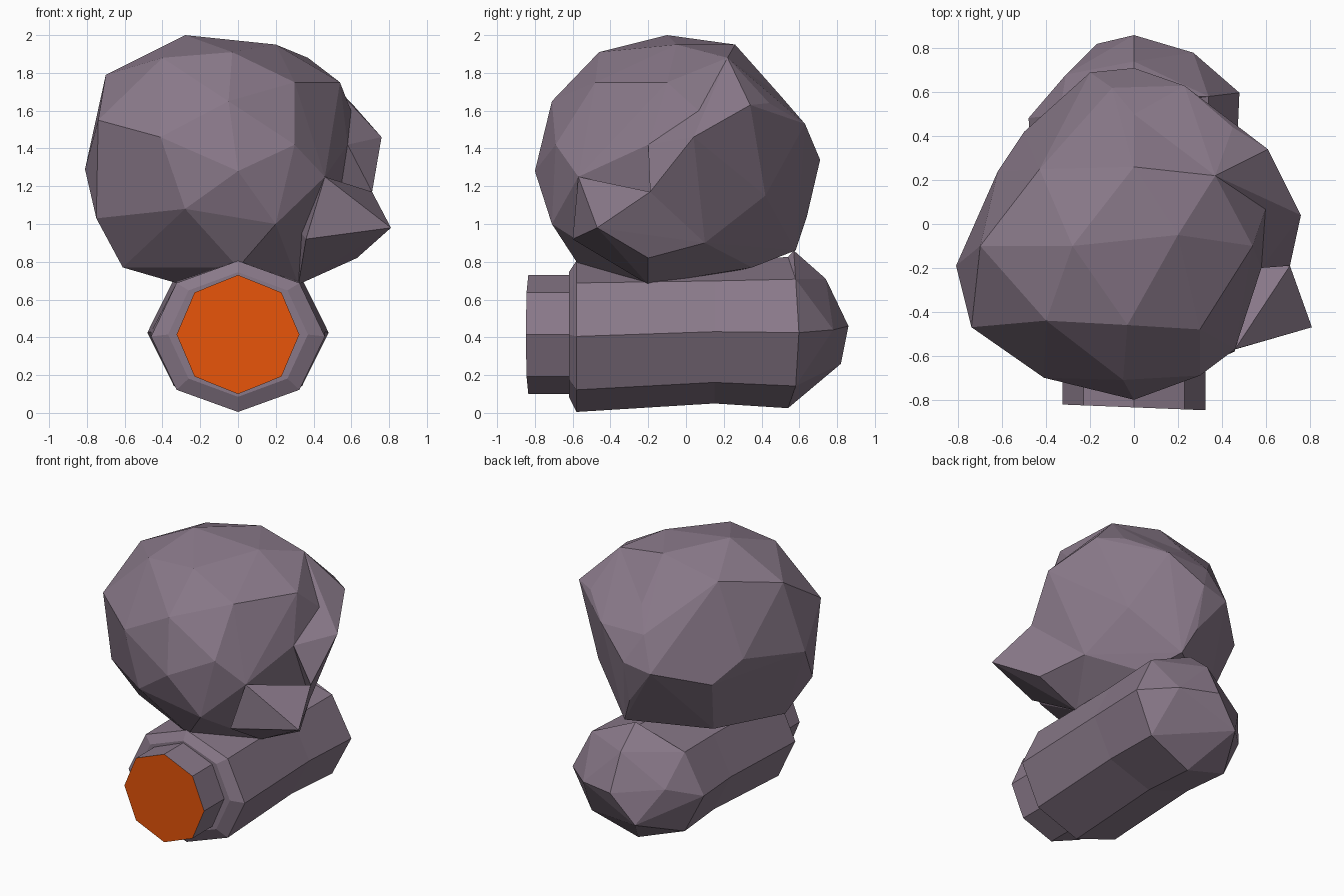
import bpy, bmesh
from math import sin, cos, tau

if "Cube" in bpy.data.objects:
    bpy.data.objects.remove(bpy.data.objects["Cube"])

def material(name, rgb):
    m = bpy.data.materials.new(name)
    m.diffuse_color = (*rgb, 1)
    m.use_nodes = True
    m.node_tree.nodes["Principled BSDF"].inputs["Base Color"].default_value = m.diffuse_color
    return m

STONE = material("stone", (0.25, 0.19, 0.25))
ORANGE = material("orange", (0.8, 0.09, 0.003))

def finish(name, bm, mat):
    bmesh.ops.recalc_face_normals(bm, faces=bm.faces)
    me = bpy.data.meshes.new(name)
    bm.to_mesh(me)
    bm.free()
    me.materials.append(mat)
    ob = bpy.data.objects.new(name, me)
    bpy.context.collection.objects.link(ob)
    return ob

def chiselled(name, corners):
    """Faceted rock shape wrapped around its corner points."""
    bm = bmesh.new()
    for c in corners:
        bm.verts.new(c)
    out = bmesh.ops.convex_hull(bm, input=bm.verts)
    junk = {g for g in out["geom_interior"] + out["geom_unused"]
            if isinstance(g, bmesh.types.BMVert)}
    bmesh.ops.delete(bm, geom=list(junk), context="VERTS")
    return finish(name, bm, STONE)

def octagon(y, rx, rz, zc, skew=0.0):
    angles = [tau * i / 8 for i in range(8)]
    return [(rx * cos(a), y + skew * rx * cos(a), zc + rz * sin(a)) for a in angles]

def loft(name, sections, mat, cap_start=False, cap_end=False):
    """Octagonal tube along y through (y, rx, rz, centre z, skew) sections."""
    bm = bmesh.new()
    rings = [[bm.verts.new(p) for p in octagon(*s)] for s in sections]
    for a, b in zip(rings, rings[1:]):
        for i in range(8):
            j = (i + 1) % 8
            bm.faces.new((a[i], a[j], b[j], b[i]))
    if cap_start:
        bm.faces.new(rings[0])
    if cap_end:
        bm.faces.new(rings[-1])
    return finish(name, bm, mat)

# Lying octagonal body with a chamfered front
BACK = (0.54, 0.48, 0.4, 0.425, 0.12)
loft("body", [(-0.62, 0.37, 0.33, 0.415, 0),
              (-0.58, 0.46, 0.4, 0.405, 0),
              (0.15, 0.46, 0.38, 0.43, 0),
              BACK], STONE, cap_start=True)

# Faceted rounded back of the body
chiselled("body_back", octagon(*BACK) + [
    (0, .57, .86), (0, .86, .46), (-.17, .82, .26), (-.31, .68, .5),
    (0, .74, .71), (.27, .78, .44)])

# Narrower collar at the front, closed by an orange disc
FRONT = (-0.835, 0.325, 0.315, 0.415, -0.04)
loft("collar", [(-0.6, 0.325, 0.315, 0.415, 0), FRONT], STONE)
loft("orange_end", [FRONT], ORANGE, cap_end=True)

# Rough boulder on top: crown, front, sides, back, underside
crown = [(-.28, -.1, 2), (.2, -.05, 1.95), (0, .26, 1.95), (-.43, .25, 1.86),
         (.37, .22, 1.88), (-.03, -.46, 1.91), (.54, -.1, 1.75), (-.7, -.1, 1.79),
         (-.4, -.44, 1.88)]
front = [(-.41, -.7, 1.46), (.3, -.69, 1.42), (-.05, -.71, 1.65), (.3, -.48, 1.75),
         (0, -.8, 1.28), (-.28, -.72, 1.08), (.2, -.71, 1.0), (.46, -.57, 1.25)]
sides = [(-.74, -.47, 1.55), (-.81, -.19, 1.29), (-.75, -.36, 1.03), (-.62, .24, 1.35),
         (.58, -.2, 1.42), (.61, .1, 1.57)]
back = [(0, .71, 1.34), (-.2, .69, 1.3), (-.1, .62, 1.53), (0, .5, 1.68),
        (0, .64, 1.04), (-.5, .42, 1.2), (.08, .58, .86)]
under = [(-.61, -.25, .77), (0, -.56, .77), (-.3, -.15, .68), (.32, -.2, .68),
         (.5, .1, .9), (.2, .35, .77), (-.4, .26, .8), (-.05, -.17, .66)]
chiselled("boulder", crown + front + sides + back + under)

# Ridge along the back right of the boulder
chiselled("ridge", [(.76, .04, 1.46), (.61, .34, 1.63), (.45, .44, 1.64),
                    (.23, .63, 1.53), (.4, .42, 1.15), (.71, -.19, 1.17),
                    (.62, .12, 1.57), (.5, .1, .9), (.58, -.2, 1.42),
                    (.08, .58, .86)] + crown[4:5] + back[:5])

# Pointed spur on the front right of the boulder
chiselled("spur", [(.81, -.47, .98), (.46, -.57, 1.25), (.71, -.19, 1.17),
                   (.63, -.2, .82), (.36, -.6, .92), (.32, -.2, .68),
                   (.5, .1, .9), (.3, -.2, 1.0)])
